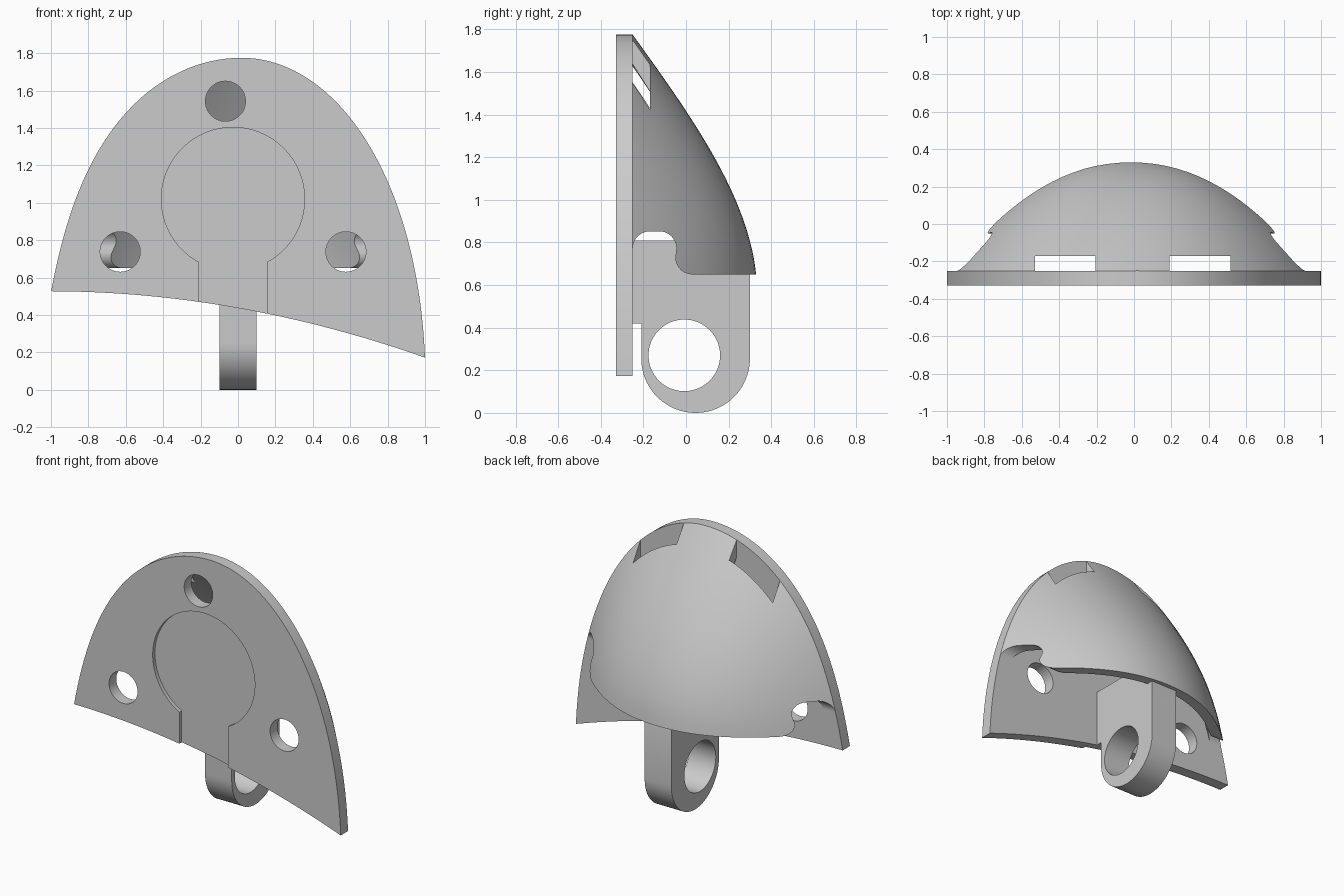
import bpy, bmesh, math

cube = bpy.data.objects.get("Cube")
if cube:
    bpy.data.objects.remove(cube)

grey = bpy.data.materials.new("plain_grey")
grey.use_nodes = True
grey.diffuse_color = (0.6, 0.6, 0.6, 1)
grey.node_tree.nodes["Principled BSDF"].inputs["Base Color"].default_value = (0.6, 0.6, 0.6, 1)

TOP, APEX_X, BACK, FRONT = 1.775, 0.02, -0.25, -0.328
RIM, TAB_FRONT, TAB_TOP = 0.65, -0.21, 0.81


def finish_mesh(name, bm):
    bmesh.ops.recalc_face_normals(bm, faces=bm.faces)
    mesh = bpy.data.meshes.new(name)
    bm.to_mesh(mesh)
    bm.free()
    mesh.materials.append(grey)
    obj = bpy.data.objects.new(name, mesh)
    bpy.context.collection.objects.link(obj)
    return obj


def prism(name, points, axis, low, high):
    """Extrude a flat outline along x (outline in y, z) or y (outline in x, z)."""
    place = (lambda p, d: (d, p[0], p[1])) if axis == "x" else (lambda p, d: (p[0], d, p[1]))
    bm = bmesh.new()
    a = [bm.verts.new(place(p, low)) for p in points]
    b = [bm.verts.new(place(p, high)) for p in points]
    bm.faces.new(a)
    bm.faces.new(b[::-1])
    for i in range(len(a)):
        j = (i + 1) % len(a)
        bm.faces.new((a[i], b[i], b[j], a[j]))
    return finish_mesh(name, bm)


def arc(cx, cz, r, start, end, steps=16):
    angles = [math.radians(start + (end - start) * i / steps) for i in range(steps + 1)]
    return [(cx + r * math.cos(t), cz + r * math.sin(t)) for t in angles]


def circle(cx, cz, r):
    return arc(cx, cz, r, 0, 360, 64)[:-1]


def cut(target, cutters):
    bpy.context.view_layer.objects.active = target
    for cutter in cutters:
        mod = target.modifiers.new("cut", "BOOLEAN")
        mod.operation, mod.solver, mod.object = "DIFFERENCE", "EXACT", cutter
        bpy.ops.object.modifier_apply(modifier=mod.name)
        bpy.data.objects.remove(cutter)


# Arch sides and dome depth, by distance below the top
def left_x(v):
    return APEX_X - math.sqrt(v * (1.5 - 0.71 * v + 0.14 * v * v))


def right_x(v):
    return APEX_X + math.sqrt(v * (1.17 - 0.39 * v + 0.021 * v * v))


def depth(v):
    return 0.72 * v - 0.162 * v ** 3


def lower_edge(x):
    return 0.437 - 0.1775 * x - 0.0875 * x * x


def dome(name, drop, bottom, shrink, back):
    """Stack of bowed sections from the bottom up to the apex."""
    bm = bmesh.new()
    levels, cols = 40, 48
    span = TOP - drop - bottom
    rings = []
    for i in range(levels + 1):
        v = span * max(1 - i / levels, 0.01) ** 2
        middle = (left_x(v) + right_x(v)) / 2
        half = (right_x(v) - left_x(v)) / 2 * (1 - shrink)
        bulge = depth(v) * (1 - 1.3 * shrink)
        ring = []
        for j in range(cols + 1):
            u = -math.cos(math.pi * j / cols)
            ring.append((middle + u * half, BACK + bulge * (1 - abs(u) ** 2.1)))
        if back < BACK:
            ring = [(ring[0][0], back)] + ring + [(ring[-1][0], back)]
        rings.append([bm.verts.new((x, y, TOP - drop - v)) for x, y in ring])
    for lower, upper in zip(rings, rings[1:]):
        for j in range(len(lower)):
            k = (j + 1) % len(lower)
            bm.faces.new((lower[j], lower[k], upper[k], upper[j]))
    bm.faces.new(rings[0][::-1])
    bm.faces.new(rings[-1])
    return finish_mesh(name, bm)


# Back plate: arched outline with a sloping, bowed lower edge
steps = 48
right_drop, left_drop = TOP - lower_edge(1), TOP - lower_edge(-1)
outline = []
for i in range(steps, 0, -1):
    v = right_drop * (i / steps) ** 2
    outline.append((right_x(v), TOP - v))
for i in range(steps + 1):
    v = left_drop * (i / steps) ** 2
    outline.append((left_x(v), TOP - v))
outline += [(x / 16, lower_edge(x / 16)) for x in range(-15, 16)]
plate = prism("mounting_plate", outline, "y", FRONT, BACK)

# Screw holes and the shallow keyhole recess
holes = [prism("hole_cutter", circle(x, z, 0.107), "y", -0.5, 0)
         for x, z in ((-0.067, 1.543), (-0.63, 0.738), (0.577, 0.738))]
cx, cz, r = -0.027, 1.02, 0.383
a = math.degrees(math.acos(0.183 / r))
keyhole = arc(cx, cz, r, -a, 180 + a, 72) + [(cx - 0.183, 0.1), (cx + 0.183, 0.1)]
recess = prism("recess_cutter", keyhole, "y", -0.5, FRONT + 0.025)
cut(plate, holes + [recess])

# Hollow dome shell, with side notches and two upper slots
shell = dome("dome_shell", 0, RIM, 0, BACK)
hollow = dome("hollow_cutter", 0.11, RIM - 0.1, 0.07, -0.3)
notch_profile = ([(0.05, 0.5), (0.05, 0.645)] + arc(0.03, 0.73, 0.08, 270, 180)
                 + arc(-0.125, 0.772, 0.08, 0, 90) + arc(-0.17, 0.772, 0.08, 90, 180)
                 + [(-0.3, 0.772), (-0.3, 0.5)])
notch = prism("notch_cutter", notch_profile, "x", -1.3, 1.3)
slots = [prism("slot_cutter", [(x, 1.2), (x + 0.325, 1.2), (x + 0.325, 2), (x, 2)], "y", -0.3, -0.17)
         for x in (-0.53, 0.19)]
cut(shell, [hollow, notch] + slots)

# Hinge tab with its pin hole
tab_profile = ([(TAB_FRONT, TAB_TOP)] + arc(0.045, 0.255, 0.255, 180, 360, 40)
               + [(0.3, 0.66), (0.25, TAB_TOP)])
tab = prism("hinge_tab", tab_profile, "x", -0.1, 0.1)
cut(tab, [prism("pin_cutter", circle(-0.008, 0.27, 0.168), "x", -0.3, 0.3)])

# Web joining the tab to the plate, following the plate's lower edge
web_profile = [(0.1, TAB_TOP), (-0.1, TAB_TOP)] + [(x / 40, lower_edge(x / 40)) for x in range(-4, 5)]
web = prism("hinge_web", web_profile, "y", BACK, TAB_FRONT)

# Smooth curved surfaces, keep the edges crisp
for obj in (plate, shell, tab, web):
    bpy.ops.object.select_all(action="DESELECT")
    obj.select_set(True)
    bpy.context.view_layer.objects.active = obj
    bpy.ops.object.shade_smooth_by_angle(angle=math.radians(30))
